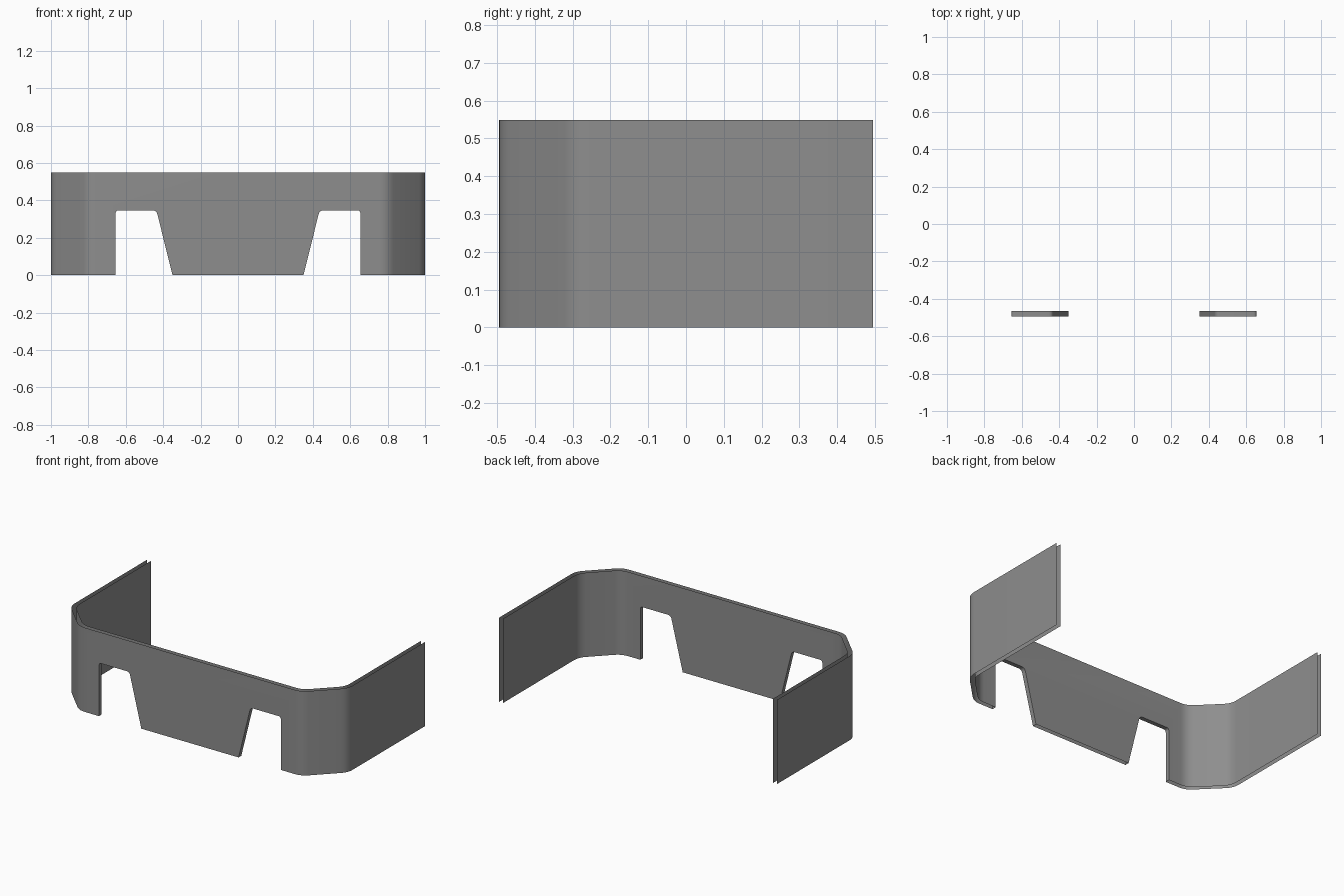
import bpy, bmesh, math
from mathutils import Vector

if "Cube" in bpy.data.objects:
    bpy.data.objects.remove(bpy.data.objects["Cube"])

H = 0.548        # wall height
HALF_Y = 0.494   # half depth
T = 0.028        # gap between outer and inner skins
CH = 0.2         # corner chamfer
R = 0.045        # fillet reach at each chamfer bend

grey = bpy.data.materials.new("mid grey")
grey.diffuse_color = (0.27, 0.27, 0.27, 1)
grey.use_nodes = True
grey.node_tree.nodes["Principled BSDF"].inputs["Base Color"].default_value = grey.diffuse_color


def fillet(prev, corner, nxt, reach, n=5):
    """Rounded replacement for one polyline corner."""
    a = corner + (prev - corner).normalized() * reach
    b = corner + (nxt - corner).normalized() * reach
    pts = []
    for i in range(n + 1):
        t = i / n
        pts.append(a * (1 - t) ** 2 + corner * 2 * t * (1 - t) + b * t * t)
    return pts


def corner_path(inset):
    """Plan of the right corner and side, from front panel to back end."""
    hx, fy = 1 - inset, -HALF_Y + inset
    c = CH - inset * (2 - math.sqrt(2))
    p0, p1 = Vector((0.7, fy)), Vector((hx - c, fy))
    p2, p3 = Vector((hx, fy + c)), Vector((hx, HALF_Y))
    return fillet(p0, p1, p2, R) + fillet(p1, p2, p3, R) + [p3]


# Right-hand notch outline in x, z, with rounded upper corners
n0, n1 = Vector((0.35, 0)), Vector((0.436, 0.346))
n2, n3 = Vector((0.655, 0.346)), Vector((0.655, 0))
notch = [n0] + fillet(n0, n1, n2, 0.022) + fillet(n1, n2, n3, 0.018) + [n3]
mirrored = [Vector((-p.x, p.y)) for p in reversed(notch)]

bm = bmesh.new()
rims = {}
for inset, outer in ((0, True), (T, False)):
    path = corner_path(inset)
    y = path[0].y
    faces = []
    cols = {}
    # Chamfered corners and side walls
    for s in (1, -1):
        cols[s] = [(bm.verts.new((s * p.x, p.y, 0)), bm.verts.new((s * p.x, p.y, H)))
                   for p in path]
        for a, b in zip(cols[s], cols[s][1:]):
            q = (a[0], b[0], b[1], a[1])
            faces.append(bm.faces.new(q if s > 0 else q[::-1]))
    # Front panel with the two notches
    left = [bm.verts.new((p.x, y, p.y)) for p in mirrored]
    right = [bm.verts.new((p.x, y, p.y)) for p in notch]
    rims[outer] = (left, right)
    faces.append(bm.faces.new([cols[-1][0][0]] + left + right +
                              [cols[1][0][0], cols[1][0][1], cols[-1][0][1]]))
    if not outer:
        bmesh.ops.reverse_faces(bm, faces=faces)

# Notch linings joining both skins; other rims stay open
for o, i in zip(rims[True], rims[False]):
    for k in range(len(o) - 1):
        bm.faces.new((o[k + 1], o[k], i[k], i[k + 1]))

mesh = bpy.data.meshes.new("wrap_around_panel")
bm.to_mesh(mesh)
bm.free()
mesh.materials.append(grey)
obj = bpy.data.objects.new("wrap_around_panel", mesh)
bpy.context.collection.objects.link(obj)
bpy.context.view_layer.objects.active = obj
obj.select_set(True)
bpy.ops.object.shade_smooth_by_angle(angle=math.radians(30))
